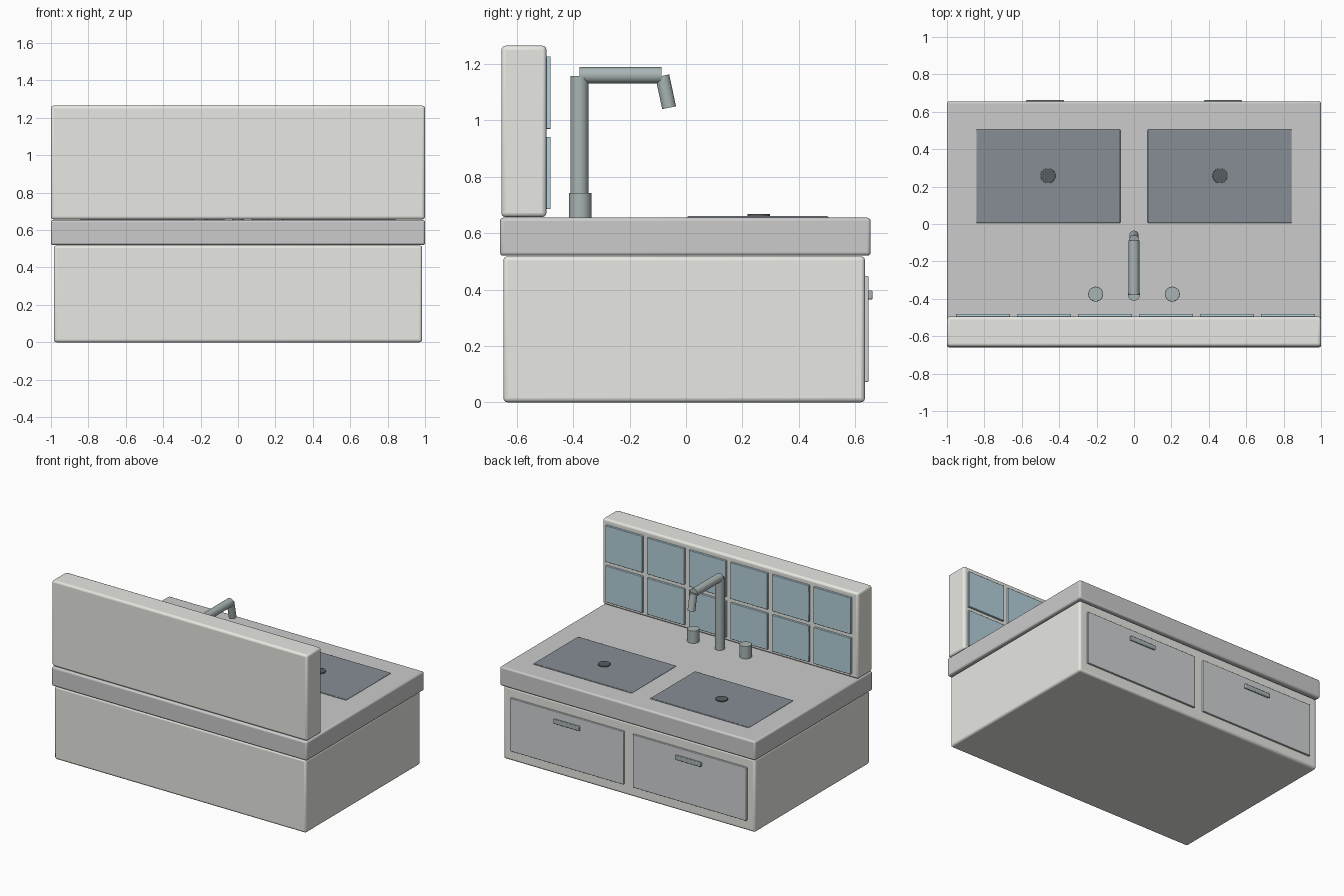
import bpy
from mathutils import Vector

if "Cube" in bpy.data.objects:
    bpy.data.objects.remove(bpy.data.objects["Cube"])


def material(name, rgb):
    m = bpy.data.materials.new(name)
    m.diffuse_color = (*rgb, 1)
    m.use_nodes = True
    m.node_tree.nodes["Principled BSDF"].inputs["Base Color"].default_value = m.diffuse_color
    return m


CREAM = material("cream", (0.80, 0.80, 0.76))
STONE = material("stone", (0.62, 0.62, 0.62))
BASIN = material("basin", (0.24, 0.27, 0.30))
DARK = material("dark", (0.10, 0.11, 0.12))
METAL = material("metal", (0.40, 0.46, 0.46))
PANEL = material("panel", (0.63, 0.65, 0.67))
TILE = material("tile", (0.46, 0.63, 0.71))


def finish(ob, name, mat, bevel):
    ob.name = name
    ob.data.materials.append(mat)
    if bevel:
        b = ob.modifiers.new("bevel", 'BEVEL')
        b.width = bevel
        b.segments = 3
        b.limit_method = 'ANGLE'
    bpy.ops.object.shade_smooth_by_angle()
    return ob


def box(name, x, y, z, mat, bevel=0.0):
    """Box given as (min, max) ranges on each axis."""
    bpy.ops.mesh.primitive_cube_add(size=1, location=[(a + b) / 2 for a, b in (x, y, z)])
    ob = bpy.context.object
    ob.scale = [b - a for a, b in (x, y, z)]
    bpy.ops.object.transform_apply(location=False, rotation=False, scale=True)
    return finish(ob, name, mat, bevel)


def rod(name, start, end, r, mat, bevel=0.0):
    """Cylinder between two points."""
    a, b = Vector(start), Vector(end)
    d = b - a
    bpy.ops.mesh.primitive_cylinder_add(
        vertices=32, radius=r, depth=d.length, location=(a + b) / 2,
        rotation=d.to_track_quat('Z', 'Y').to_euler())
    return finish(bpy.context.object, name, mat, bevel)


# Main blocks
box("cabinet", (-0.985, 0.985), (-0.648, 0.635), (0, 0.518), CREAM, 0.015)
box("countertop", (-1, 1), (-0.66, 0.655), (0.52, 0.655), STONE, 0.012)
box("backsplash", (-1, 1), (-0.655, -0.495), (0.657, 1.265), CREAM, 0.015)

# Wall tiles, two rows of six
for row in range(2):
    for col in range(6):
        cx = -0.807 + 0.326 * col
        z0 = 0.685 + 0.285 * row
        box(f"tile_{row}_{col}", (cx - 0.145, cx + 0.145), (-0.50, -0.48),
            (z0, z0 + 0.257), TILE, 0.003)

# Basins, drains, drawers, handles and tap knobs on each side
for s, side in ((-1, "left"), (1, "right")):
    def span(c, w):
        return (s * c - w / 2, s * c + w / 2)
    box("basin_" + side, span(0.458, 0.77), (0.005, 0.505), (0.64, 0.661), BASIN, 0.005)
    rod("drain_" + side, (s * 0.46, 0.258, 0.65), (s * 0.46, 0.258, 0.668), 0.04, DARK, 0.002)
    box("drawer_" + side, span(0.48, 0.89), (0.625, 0.648), (0.072, 0.448), PANEL, 0.004)
    box("handle_" + side, span(0.476, 0.204), (0.645, 0.662), (0.365, 0.396), METAL, 0.005)
    rod("knob_" + side, (s * 0.205, -0.375, 0.65), (s * 0.205, -0.375, 0.743), 0.04, METAL, 0.003)

# Faucet
rod("faucet_post", (0, -0.378, 0.65), (0, -0.378, 1.158), 0.032, METAL)
rod("faucet_spout", (0, -0.378, 1.16), (0, -0.087, 1.16), 0.029, METAL)
rod("faucet_nozzle", (0, -0.084, 1.158), (0, -0.06, 1.045), 0.025, METAL)
